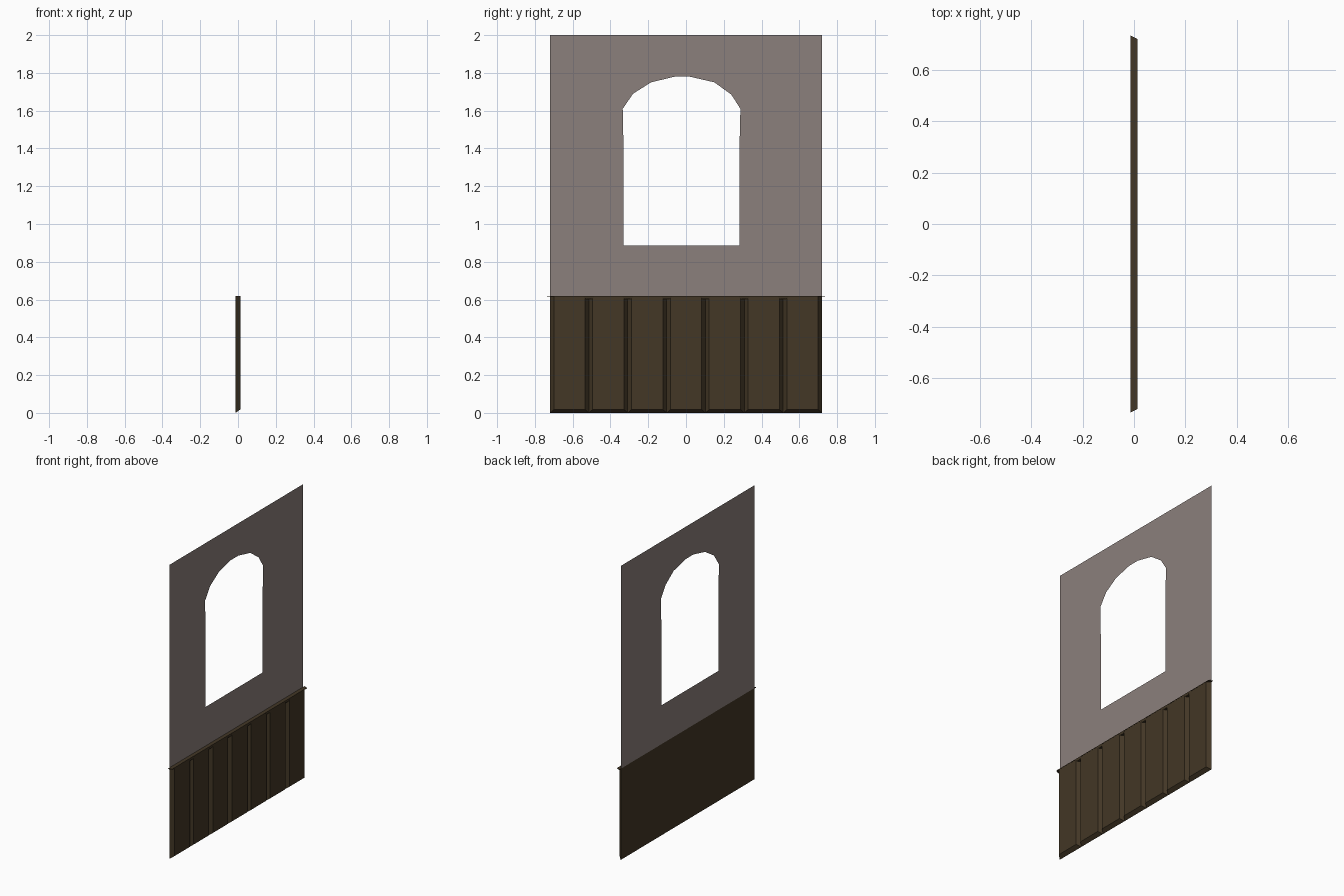
import bpy, bmesh

if "Cube" in bpy.data.objects:
    bpy.data.objects.remove(bpy.data.objects["Cube"])

BACK, FRONT = -0.013, 0.012
HALF, RAIL_Z = 0.72, 0.62
N = 7
STEP = 2 * HALF / N


def material(name, rgb):
    m = bpy.data.materials.new(name)
    m.diffuse_color = (*rgb, 1)
    m.use_nodes = True
    m.node_tree.nodes["Principled BSDF"].inputs["Base Color"].default_value = m.diffuse_color
    return m


plaster = material("warm_grey_plaster", (0.26, 0.215, 0.20))
wood = material("dark_brown_wood", (0.056, 0.038, 0.019))


def finish(bm, name, mat):
    me = bpy.data.meshes.new(name)
    bm.to_mesh(me)
    bm.free()
    me.materials.append(mat)
    ob = bpy.data.objects.new(name, me)
    bpy.context.collection.objects.link(ob)
    return ob


def solid(name, ring_a, ring_b):
    """Closed block between two four-cornered rings."""
    bm = bmesh.new()
    a = [bm.verts.new(p) for p in ring_a]
    b = [bm.verts.new(p) for p in ring_b]
    bm.faces.new(a)
    bm.faces.new(b[::-1])
    for i in range(4):
        j = (i + 1) % 4
        bm.faces.new((a[j], a[i], b[i], b[j]))
    bmesh.ops.recalc_face_normals(bm, faces=bm.faces)
    return finish(bm, name, wood)


def upright(x, y0, y1, z0, z1):
    return [(x, y0, z0), (x, y1, z0), (x, y1, z1), (x, y0, z1)]


def flat(z, x0, x1, w0, w1, c=0):
    return [(x0, c - w0, z), (x0, c + w0, z), (x1, c + w1, z), (x1, c - w1, z)]


# Thin plaster wall with an arched window opening
outer = [(-HALF, RAIL_Z), (HALF, RAIL_Z), (HALF, 2), (-HALF, 2)]
arch = [(-0.33, 0.885), (-0.33, 1.36), (-0.335, 1.61), (-0.28, 1.69),
        (-0.185, 1.75), (-0.06, 1.78), (0.02, 1.78), (0.15, 1.75),
        (0.24, 1.685), (0.288, 1.61), (0.282, 1.36), (0.282, 0.885)]
bm = bmesh.new()
edges = []
for loop in (outer, arch):
    vs = [bm.verts.new((BACK, y, z)) for y, z in loop]
    edges += [bm.edges.new((v, vs[(i + 1) % len(vs)])) for i, v in enumerate(vs)]
bmesh.ops.triangle_fill(bm, edges=edges, use_beauty=True, normal=(1, 0, 0))
for f in bm.faces:
    if f.normal.x < 0:
        f.normal_flip()
finish(bm, "wall", plaster)

# Bevelled wainscot panels meeting in V grooves
for i in range(N):
    y0 = -HALF + i * STEP
    y1 = y0 + STEP
    solid(f"panel_{i + 1}", upright(BACK, y0, y1, 0, RAIL_Z - 0.003),
          upright(FRONT, y0 + 0.02, y1 - 0.02, 0.018, RAIL_Z - 0.003))

# Thin top rail covering the panels
solid("top_rail", flat(RAIL_Z - 0.004, BACK, 0.013, 0.735, 0.722),
      flat(RAIL_Z, BACK, 0.013, 0.735, 0.722))

# Flared caps closing the head of each groove
for i in range(1, N):
    c = -HALF + i * STEP
    solid(f"groove_cap_{i}", flat(0.602, BACK + 0.002, 0.011, 0.014, 0.014, c),
          flat(0.617, BACK + 0.002, 0.0135, 0.03, 0.03, c))
